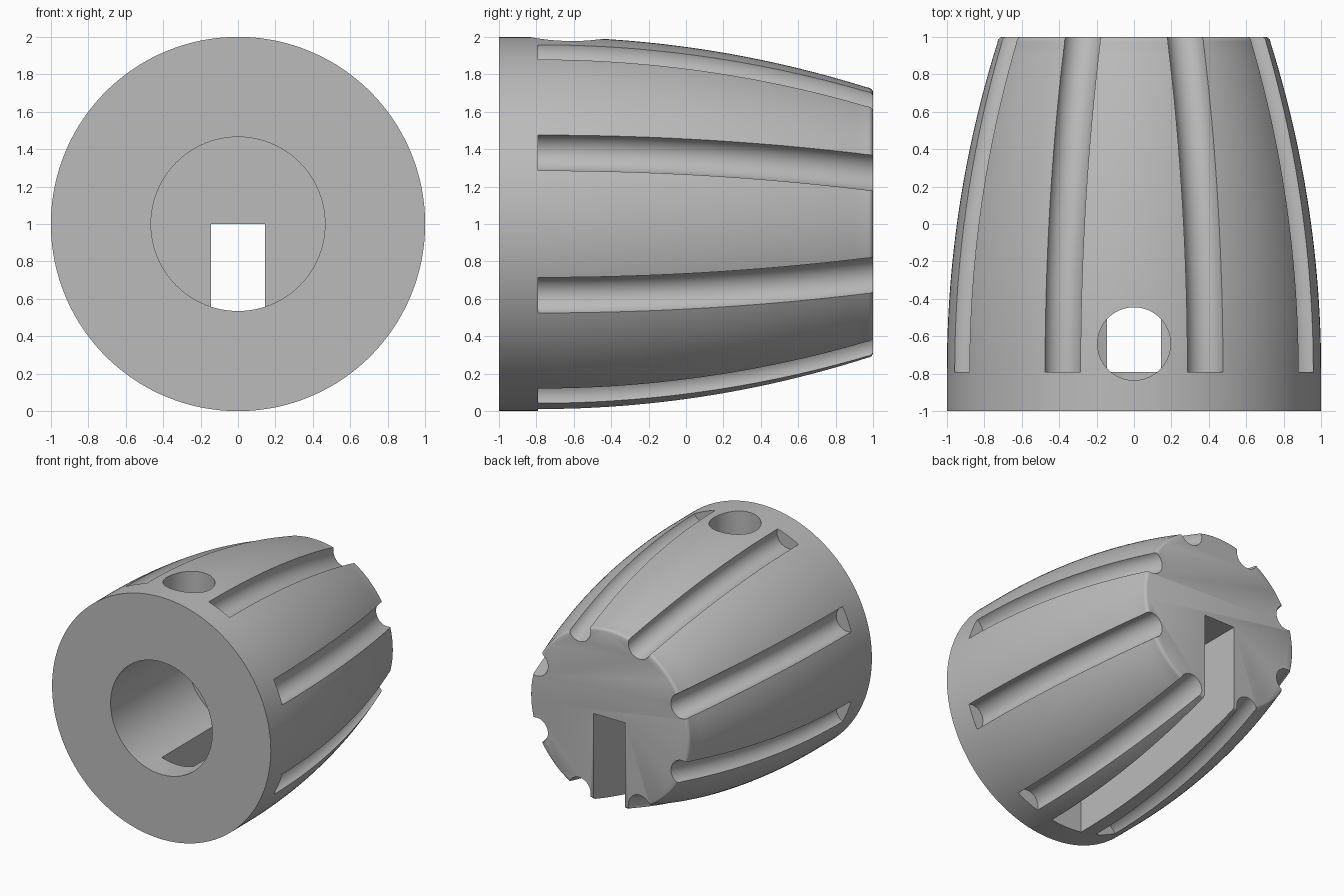
import bpy, bmesh
from math import pi, sin, cos, radians, sqrt
from mathutils import Matrix, Vector

default = bpy.data.objects.get("Cube")
if default:
    bpy.data.objects.remove(default, do_unlink=True)

START, END, ARC = -0.79, 1.0, 5.86     # where the taper starts and ends, its arc radius
FILLET = 0.03


def taper(y):
    """Outer radius of the body at depth y."""
    t = max(0.0, y - START)
    return 1.0 - (ARC - sqrt(ARC * ARC - t * t))


def to_object(name, bm):
    bmesh.ops.recalc_face_normals(bm, faces=bm.faces)
    mesh = bpy.data.meshes.new(name)
    bm.to_mesh(mesh)
    bm.free()
    obj = bpy.data.objects.new(name, mesh)
    bpy.context.collection.objects.link(obj)
    return obj


def loft(name, rings, segments):
    """Closed tube through circles in the xz plane, given as (centre, radius)."""
    bm = bmesh.new()
    loops = []
    for centre, r in rings:
        loops.append([bm.verts.new(centre + Vector((r * cos(a), 0, r * sin(a))))
                      for a in (2 * pi * i / segments for i in range(segments))])
    for lo, hi in zip(loops, loops[1:]):
        for i in range(segments):
            j = (i + 1) % segments
            bm.faces.new((lo[i], lo[j], hi[j], hi[i]))
    bm.faces.new(loops[0])
    bm.faces.new(loops[-1])
    return to_object(name, bm)


def axis_point(y, r=0.0, a=0.0):
    return Vector((r * cos(a), y, 1 + r * sin(a)))


# Body: short straight collar, curved taper, small rounded back rim
steps = 24
edge = END - FILLET
rings = [(axis_point(-1), 1.0)]
for i in range(steps + 1):
    y = START + (edge - START) * i / steps
    rings.append((axis_point(y), taper(y)))
for i in range(1, 6):
    a = radians(75) * i / 5
    rings.append((axis_point(edge + FILLET * sin(a) / sin(radians(75))),
                  taper(edge) - FILLET * (1 - cos(a))))
body = loft("tapered_body", rings, 160)

# Grooves: eight round channels that follow the taper and run out at the back
cutters = []
for k in range(8):
    a = radians(22.5 + 45 * k)
    ys = [START + (1.08 - START) * i / steps for i in range(steps + 1)]
    cutters.append(loft("groove_cutter", [(axis_point(y, taper(y), a), 0.103) for y in ys], 40))

# Blind bore in the front
cutters.append(loft("bore_cutter", [(axis_point(-1.1), 0.465), (axis_point(0), 0.465)], 96))

# Slot from the bottom up to the axis, open at the back
bm = bmesh.new()
bmesh.ops.create_cube(bm, size=1, matrix=Matrix.Translation((0, (START + 1.1) / 2, 0.45))
                      @ Matrix.Diagonal((0.287, 1.1 - START, 1.1, 1)))
cutters.append(to_object("slot_cutter", bm))

# Screw hole in the top, down into the bore
bm = bmesh.new()
bmesh.ops.create_cone(bm, cap_ends=True, segments=64, radius1=0.195, radius2=0.195,
                      depth=1, matrix=Matrix.Translation((0, -0.64, 1.65)))
cutters.append(to_object("screw_hole_cutter", bm))

# Cut everything out of the body
bpy.ops.object.select_all(action='DESELECT')
bpy.context.view_layer.objects.active = body
body.select_set(True)
for cutter in cutters:
    cutter.hide_render = True
    mod = body.modifiers.new("cut", 'BOOLEAN')
    mod.operation = 'DIFFERENCE'
    mod.solver = 'EXACT'
    mod.object = cutter
    bpy.ops.object.modifier_apply(modifier=mod.name)
for cutter in cutters:
    bpy.data.objects.remove(cutter, do_unlink=True)

# Material and shading
grey = bpy.data.materials.new("plain_grey")
grey.use_nodes = True
colour = (0.5, 0.5, 0.5, 1)
grey.diffuse_color = colour
grey.node_tree.nodes["Principled BSDF"].inputs["Base Color"].default_value = colour
body.data.materials.clear()
body.data.materials.append(grey)
bpy.ops.object.shade_smooth_by_angle(angle=radians(30))
